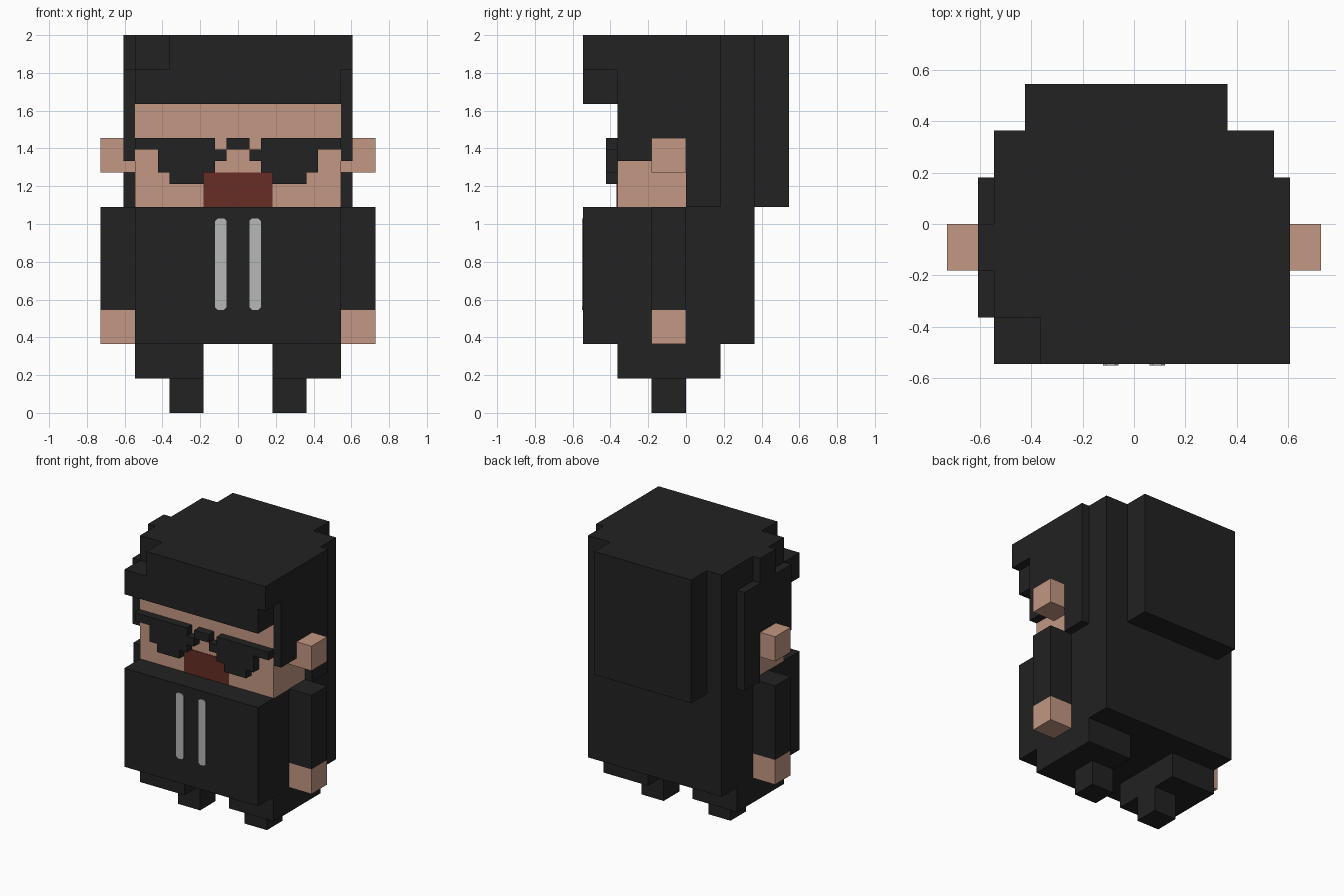
import bpy, bmesh

cube = bpy.data.objects.get("Cube")
if cube:
    bpy.data.objects.remove(cube, do_unlink=True)

U = 2 / 11      # large block size
P = U / 3       # small block size


def material(name, rgb):
    m = bpy.data.materials.new(name)
    m.use_nodes = True
    col = (*rgb, 1)
    m.diffuse_color = col
    bsdf = m.node_tree.nodes["Principled BSDF"]
    bsdf.inputs["Base Color"].default_value = col
    bsdf.inputs["Roughness"].default_value = 0.9
    return m


BLACK = material("charcoal", (0.016, 0.016, 0.016))
SKIN = material("skin", (0.54, 0.31, 0.223))
RED = material("dark_red", (0.135, 0.026, 0.018))
GREY = material("light_grey", (0.46, 0.48, 0.46))


def finish(name, bm, mat, mirror):
    bmesh.ops.recalc_face_normals(bm, faces=bm.faces)
    me = bpy.data.meshes.new(name)
    bm.to_mesh(me)
    bm.free()
    me.materials.append(mat)
    ob = bpy.data.objects.new(name, me)
    bpy.context.collection.objects.link(ob)
    if mirror:
        ob.modifiers.new("Mirror", 'MIRROR')
    return ob


def boxes(name, mat, spans, mirror=False, unit=U):
    """One object from boxes given as (x0, x1, y0, y1, z0, z1) in units."""
    bm = bmesh.new()
    for s in spans:
        lo, hi = s[0::2], s[1::2]
        for v in bmesh.ops.create_cube(bm, size=1)["verts"]:
            v.co = [(hi[i] if v.co[i] > 0 else lo[i]) * unit for i in range(3)]
    return finish(name, bm, mat, mirror)


# Body and limbs
boxes("torso", BLACK, [(-3, 3, -3, 2, 2, 6)])
boxes("sleeves", BLACK, [(3, 4, -1, 0, 3, 6)], mirror=True)
boxes("hands", SKIN, [(3, 4, -1, 0, 2, 3)], mirror=True)
boxes("trouser_legs", BLACK, [(1, 3, -2, 1, 1, 2)], mirror=True)
boxes("feet", BLACK, [(1, 2, -1, 0, 0, 1)], mirror=True)

# Head
boxes("face", SKIN, [(-3, 3, -2, 0, 6, 9)])
boxes("ears", SKIN, [(3, 4, -1, 0, 7, 8)], mirror=True)
boxes("mouth", RED, [(-1, 1, -2.02, -2, 6, 7)])

# Hair: crown, back, fringe with a notch, and uneven side locks
T = 1 / 3
boxes("hair_crown", BLACK, [(-3, 3, -2, 0, 9, 11), (-3, 3, 0, 2, 6, 11)])
boxes("hair_back", BLACK, [(-3 + 2 * T, 2, 2, 3, 6, 11)])
boxes("hair_fringe", BLACK, [(-3, -2, -3, -2, 9, 10), (-2, 3, -3, -2, 9, 11),
                             (3, 3 + T, -3, -2, 10, 11)])
boxes("hair_side_left", BLACK, [(3, 3 + T, -2, 0, 7 + T, 11), (3, 3 + T, 0, 1, 6, 11)])
boxes("hair_side_right", BLACK, [(-3 - T, -3, -2, -1, 7 + T, 10),
                                 (-3 - T, -3, -1, 0, 7 + T, 11),
                                 (-3 - T, -3, 0, 1, 6, 10)])

# Sunglasses: rows of small blocks, top to bottom, as (x0, x1)
rows = [(2, 9), (1, 7), (2, 7), (3, 6)]
boxes("sunglass_lenses", BLACK,
      [(a, b, -7, -6, 23 - i, 24 - i) for i, (a, b) in enumerate(rows)],
      mirror=True, unit=P)
boxes("sunglass_bridge", BLACK, [(-1, 1, -7, -6, 23, 24)], unit=P)

# Hood drawstrings: thin plates with clipped corners
bm = bmesh.new()
x0, x1, z0, z1, c = P, 2 * P, 3 * U, 17 * P, 0.014
outline = [(x0 + c, z0), (x1 - c, z0), (x1, z0 + c), (x1, z1 - c),
           (x1 - c, z1), (x0 + c, z1), (x0, z1 - c), (x0, z0 + c)]
face = bm.faces.new([bm.verts.new((x, -3 * U, z)) for x, z in outline])
ext = bmesh.ops.extrude_face_region(bm, geom=[face])["geom"]
bmesh.ops.translate(bm, vec=(0, -0.004, 0),
                    verts=[g for g in ext if isinstance(g, bmesh.types.BMVert)])
finish("drawstrings", bm, GREY, True)
